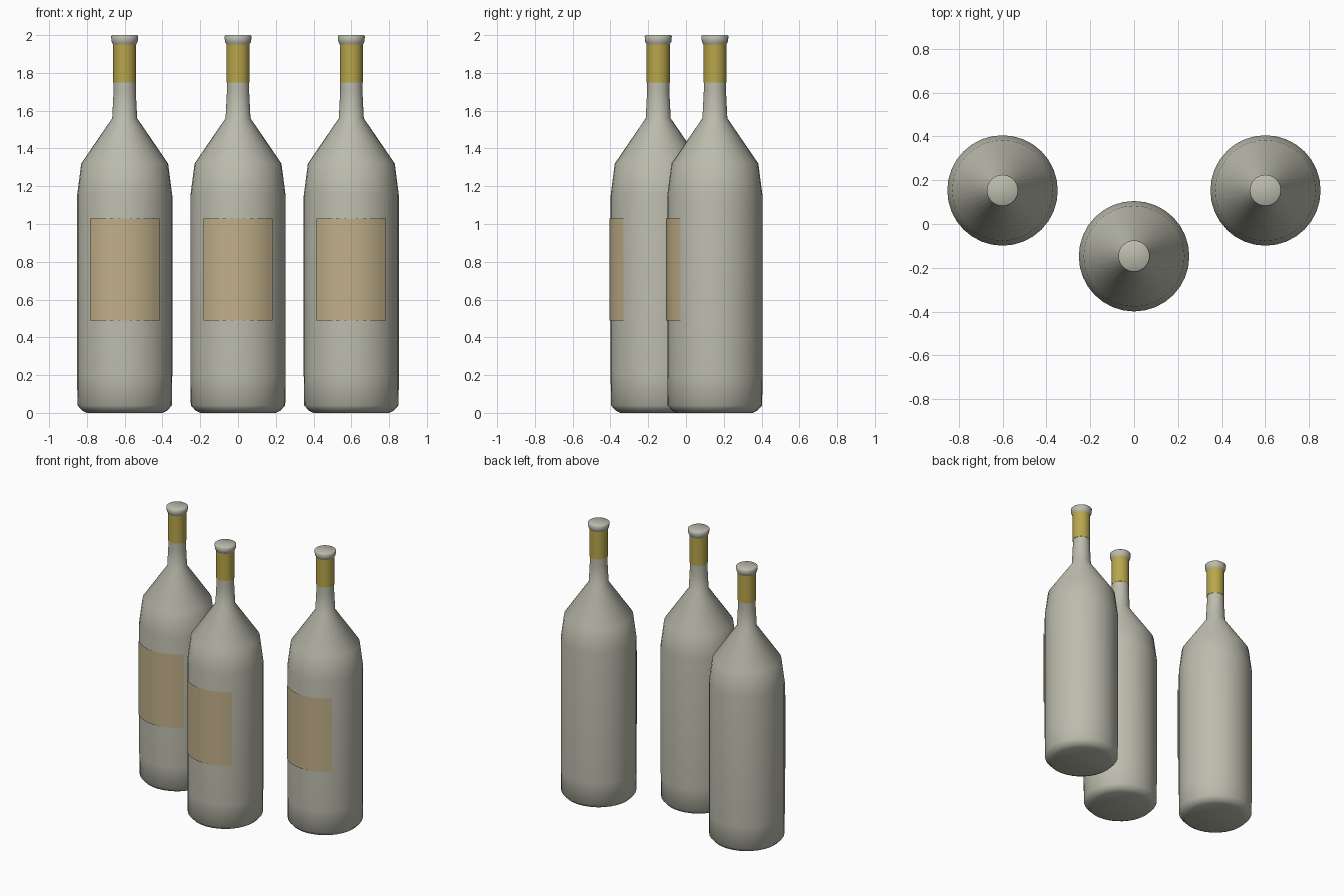
import bpy, bmesh, math

if "Cube" in bpy.data.objects:
    bpy.data.objects.remove(bpy.data.objects["Cube"])

SIDES = 32


def material(name, rgb):
    m = bpy.data.materials.new(name)
    m.diffuse_color = (*rgb, 1)
    m.use_nodes = True
    m.node_tree.nodes["Principled BSDF"].inputs["Base Color"].default_value = m.diffuse_color
    return m


GLASS = material("grey glass", (0.50, 0.50, 0.42))
FOIL = material("gold foil", (0.48, 0.38, 0.07))
PAPER = material("tan paper", (0.53, 0.43, 0.25))


def lathe(name, profile, center, mat, start=0.0, sweep=2 * math.pi, steps=SIDES, caps=()):
    """Sweep a (radius, height) profile about a vertical axis."""
    closed = sweep > 6.28
    bm = bmesh.new()
    count = steps if closed else steps + 1
    rings = []
    for r, z in profile:
        angles = [start + sweep * i / steps for i in range(count)]
        rings.append([bm.verts.new((r * math.cos(a), r * math.sin(a), z)) for a in angles])
    for low, high in zip(rings, rings[1:]):
        for i in range(steps):
            j = (i + 1) % count
            bm.faces.new((low[i], low[j], high[j], high[i]))
    if "bottom" in caps:
        bm.faces.new(rings[0][::-1])
    if "top" in caps:
        bm.faces.new(rings[-1])
    for f in bm.faces:
        f.smooth = True
    mesh = bpy.data.meshes.new(name)
    bm.to_mesh(mesh)
    bm.free()
    mesh.materials.append(mat)
    obj = bpy.data.objects.new(name, mesh)
    obj.location = (*center, 0)
    bpy.context.collection.objects.link(obj)
    return obj


body = [(0.20, 0), (0.225, 0.012), (0.25, 0.04), (0.252, 0.20), (0.252, 1.15),
        (0.23, 1.32), (0.066, 1.56), (0.059, 1.70), (0.059, 1.75)]
foil = [(0.061, 1.75), (0.061, 1.955)]
lip = [(0.061, 1.95), (0.069, 1.965), (0.072, 1.995), (0.066, 2.0)]

for tag, center in (("left", (-0.6, 0.153)), ("middle", (0, -0.147)), ("right", (0.6, 0.153))):
    # Glass body with shoulders and neck
    lathe(f"{tag}_bottle", body, center, GLASS, caps=("bottom",))
    # Foil sleeve around the upper neck
    lathe(f"{tag}_neck_foil", foil, center, FOIL)
    # Flared mouth, closed at the top
    lathe(f"{tag}_lip", lip, center, GLASS, caps=("top",))
    # Curved label covering the front quarter
    lathe(f"{tag}_label", [(0.259, 0.49), (0.259, 1.03)], center, PAPER,
          start=math.radians(-135), sweep=math.radians(90), steps=12)
